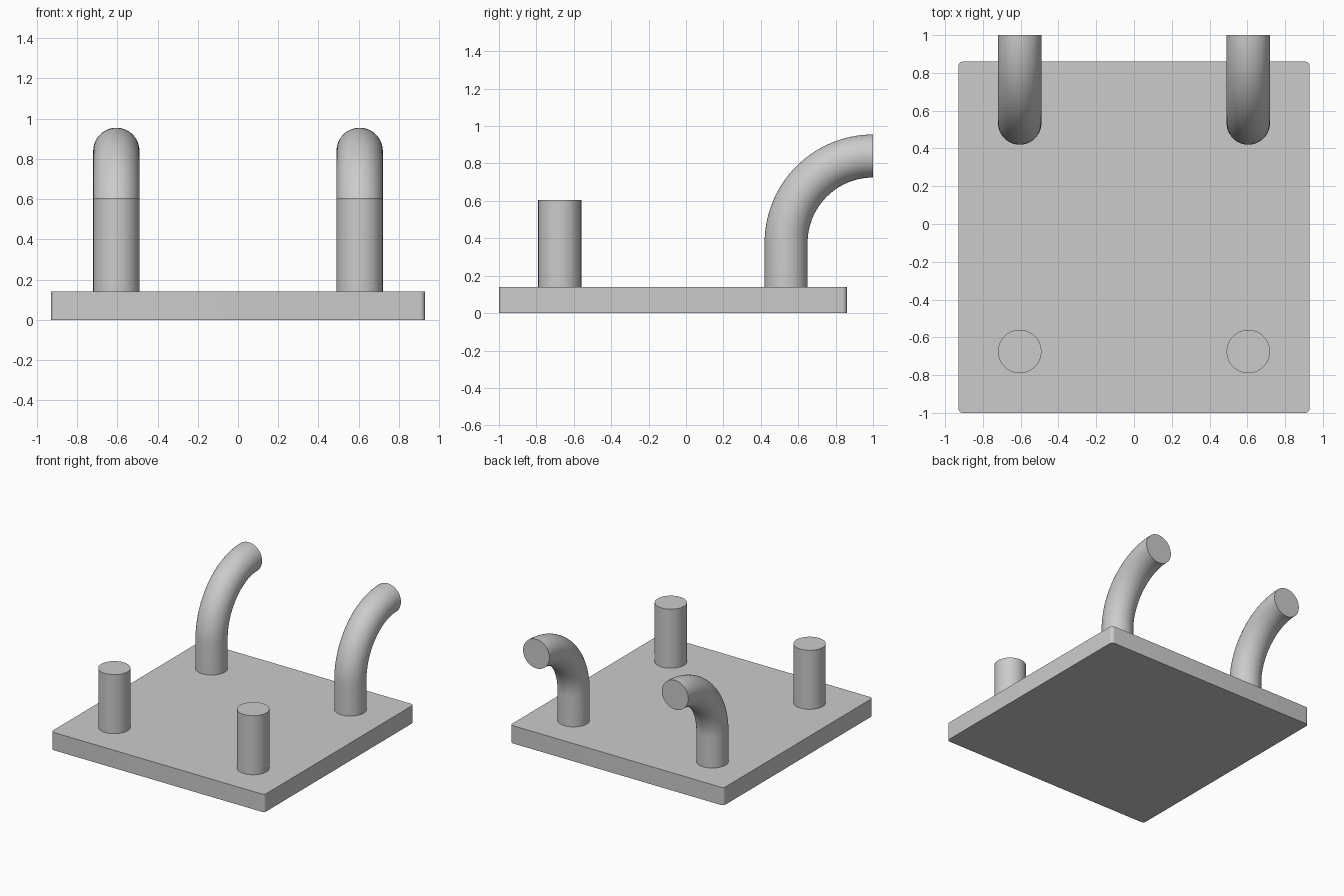
import bpy
import bmesh
from math import pi, radians
from mathutils import Matrix, Vector

cube = bpy.data.objects.get("Cube")
if cube:
    bpy.data.objects.remove(cube, do_unlink=True)

GREY = (0.6, 0.6, 0.6, 1.0)
PLATE_TOP = 0.14
ROOT = 0.13          # posts start slightly inside the plate
RADIUS = 0.115
POST_X = 0.605

grey = bpy.data.materials.new("plain grey")
grey.use_nodes = True
grey.diffuse_color = GREY
grey.node_tree.nodes["Principled BSDF"].inputs["Base Color"].default_value = GREY


def finish(name, bm):
    """Turn a bmesh into a shaded, coloured object."""
    bmesh.ops.recalc_face_normals(bm, faces=bm.faces[:])
    mesh = bpy.data.meshes.new(name)
    bm.to_mesh(mesh)
    bm.free()
    mesh.materials.append(grey)
    obj = bpy.data.objects.new(name, mesh)
    bpy.context.collection.objects.link(obj)
    bpy.ops.object.select_all(action="DESELECT")
    obj.select_set(True)
    bpy.context.view_layer.objects.active = obj
    bpy.ops.object.shade_smooth_by_angle(angle=radians(30))
    return obj


def post(x, y, top):
    """Open tube from the plate up to a height; returns its upper rim."""
    bm = bmesh.new()
    bmesh.ops.create_circle(bm, segments=64, radius=RADIUS,
                            matrix=Matrix.Translation((x, y, ROOT)))
    rim = bmesh.ops.extrude_edge_only(bm, edges=bm.edges[:])["geom"]
    verts = [g for g in rim if isinstance(g, bmesh.types.BMVert)]
    bmesh.ops.translate(bm, verts=verts, vec=(0, 0, top - ROOT))
    edges = [g for g in rim if isinstance(g, bmesh.types.BMEdge)
             and all(v in verts for v in g.verts)]
    return bm, verts, edges


# Base plate with rounded upright corners
bm = bmesh.new()
bmesh.ops.create_cube(bm, size=1)
bmesh.ops.scale(bm, verts=bm.verts[:], vec=(1.86, 1.86, PLATE_TOP))
bmesh.ops.translate(bm, verts=bm.verts[:], vec=(0, -0.07, PLATE_TOP / 2))
uprights = [e for e in bm.edges
            if abs(e.verts[0].co.z - e.verts[1].co.z) > PLATE_TOP / 2]
bmesh.ops.bevel(bm, geom=uprights, offset=0.025, segments=6,
                profile=0.5, affect="EDGES")
finish("base_plate", bm)

for side, sign in (("left", 1), ("right", -1)):
    x = sign * POST_X

    # Straight front peg
    bm, verts, edges = post(x, -0.675, 0.605)
    bmesh.ops.contextual_create(bm, geom=edges)
    finish("front_peg_" + side, bm)

    # Rear hook: straight stem, then a quarter bend towards the back
    bend = 0.465
    stem_top = 0.375
    bm, verts, edges = post(x, 1 - bend, stem_top)
    end = bmesh.ops.spin(bm, geom=verts + edges, cent=Vector((x, 1, stem_top)),
                         axis=(1, 0, 0), angle=-pi / 2, steps=32,
                         use_duplicate=False)["geom_last"]
    bmesh.ops.contextual_create(
        bm, geom=[g for g in end if isinstance(g, bmesh.types.BMEdge)])
    finish("rear_hook_" + side, bm)
